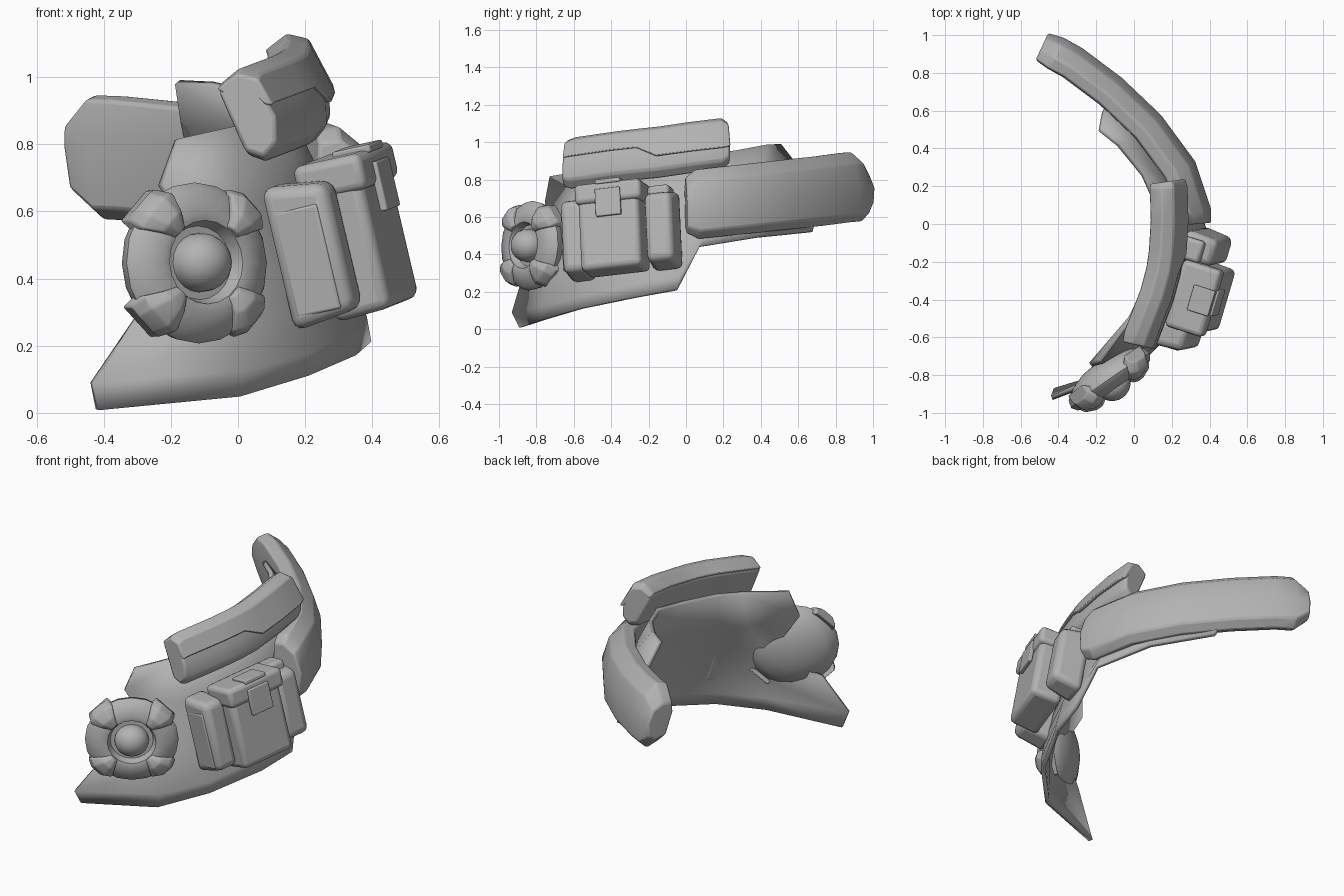
import bpy, bmesh, math
from mathutils import Vector, Matrix

if "Cube" in bpy.data.objects:
    bpy.data.objects.remove(bpy.data.objects["Cube"])

grey = bpy.data.materials.new("grey")
grey.diffuse_color = (0.45, 0.45, 0.45, 1)
grey.use_nodes = True
grey.node_tree.nodes["Principled BSDF"].inputs["Base Color"].default_value = grey.diffuse_color


def finish(name, bm, bevel=0, segments=2, thick=0, angle=40):
    bmesh.ops.recalc_face_normals(bm, faces=bm.faces)
    me = bpy.data.meshes.new(name)
    bm.to_mesh(me)
    bm.free()
    me.materials.append(grey)
    ob = bpy.data.objects.new(name, me)
    bpy.context.collection.objects.link(ob)
    if thick:
        m = ob.modifiers.new("thickness", 'SOLIDIFY')
        m.thickness, m.offset = thick, 0
    if bevel:
        m = ob.modifiers.new("bevel", 'BEVEL')
        m.width, m.segments, m.limit_method = bevel, segments, 'ANGLE'
    bpy.context.view_layer.objects.active = ob
    ob.select_set(True)
    bpy.ops.object.shade_smooth_by_angle(angle=math.radians(angle))
    ob.select_set(False)
    return ob


def skin(rows, closed=True, caps=True):
    """Join rows of points into one surface."""
    bm = bmesh.new()
    vs = [[bm.verts.new(p) for p in r] for r in rows]
    n = len(rows[0])
    for a, b in zip(vs, vs[1:]):
        for i in range(n if closed else n - 1):
            j = (i + 1) % n
            bm.faces.new((a[i], a[j], b[j], b[i]))
    if caps:
        bm.faces.new(vs[0])
        bm.faces.new(vs[-1])
    return bm


def sweep(path, section):
    """Sweep section(i) -> [(out, up)] along (x, y, z, height scale) stations."""
    rows = []
    for i, (x, y, z, s) in enumerate(path):
        a, b = path[max(i - 1, 0)], path[min(i + 1, len(path) - 1)]
        t = Vector((b[0] - a[0], b[1] - a[1], 0)).normalized()
        out = Vector((t.y, -t.x, 0))
        rows.append([Vector((x, y, z)) + out * o * (2 + s) / 3 + Vector((0, 0, u * s))
                     for o, u in section(i)])
    return skin(rows)


# Curved side plate: bottom, middle and top point for each column
columns = [
    ((0, -.76, .05), (.02, -.68, .40), (-.02, -.50, .85)),
    ((.20, -.56, .11), (.165, -.51, .43), (.05, -.36, .87)),
    ((.34, -.27, .17), (.265, -.22, .49), (.11, -.12, .90)),
    ((.385, -.05, .21), (.30, .02, .53), (.13, .08, .93)),
    ((.33, .07, .44), (.25, .15, .64), (.05, .26, .95)),
    ((.20, .38, .49), (.12, .40, .70), (-.08, .42, .98)),
    ((-.03, .67, .52), (-.13, .66, .74), (-.18, .50, .985)),
]
rows = [[Vector(p) for p in ((-.42, -.88, .01), (-.435, -.92, .09), (-.30, -.86, .29),
                             (-.06, -.70, .42), (-.23, -.745, .68), (-.18, -.72, .815))]]
for b, m, t in columns:
    b, m, t = Vector(b), Vector(m), Vector(t)
    row = []
    for f in (0, .12, .32, .5, .75, 1):
        row.append(b * (1 - f) * (1 - 2 * f) + m * 4 * f * (1 - f) + t * f * (2 * f - 1))
    rows.append(row)
finish("side_plate", skin(rows, False, False), thick=.025)

# Thick rear band, leaning inward at the top, with a pointed end
band_path = [(.33, .0, .66, .8), (.325, .06, .665, 1), (.25, .29, .69, 1), (.08, .52, .715, 1),
             (-.12, .71, .735, 1), (-.32, .86, .755, 1), (-.41, .91, .758, 1), (-.485, .945, .755, .55)]
band_section = [(-.05, -.15), (.03, -.185), (.078, -.14), (.085, 0), (.045, .13),
                (-.03, .19), (-.095, .175), (-.10, .07)]
finish("rear_band", sweep(band_path, lambda i: band_section), .01)

# Long curved roll on the upper edge, with its stepped cover
roll_path = [(.03, -.645, .885, .88), (.04, -.60, .888, 1), (.125, -.38, .92, 1), (.16, -.25, .935, 1),
             (.175, -.15, .945, 1), (.185, .02, .97, 1), (.18, .19, .99, 1), (.175, .225, .995, .8)]
roll_section = [(-.095, .08), (-.035, .125), (.02, .11), (.085, 0), (.09, -.09),
                (.05, -.14), (-.01, -.12)]
finish("upper_roll", sweep(roll_path, lambda i: roll_section), .012)


def cover_section(i):
    drop = .035 if i < 4 else -.02
    return [(-.10, .09), (-.035, .14), (.03, .125), (.097 - drop * .5, drop),
            (.07 - drop * .5, drop), (.0, .08), (-.06, .06)]


finish("roll_cover", sweep(roll_path, cover_section), .008)

# Pouches share one tilted frame: along, out, up
along = Vector((.28, .95, .11)).normalized()
up = Vector((-.22, -.02, .97))
up = (up - along * up.dot(along)).normalized()
out = along.cross(up)


def box(name, centre, half, shift=(0, 0, 0), bevel=.02, taper=1.0):
    """Box with half sizes and shift given as (along, out, up)."""
    bm = bmesh.new()
    bmesh.ops.create_cube(bm, size=2)
    for v in bm.verts:
        k = taper if v.co.y > 0 else 1
        l = [v.co[i] * half[i] * (k if i != 1 else 1) + shift[i] for i in range(3)]
        v.co = Vector(centre) + along * l[0] + out * l[1] + up * l[2]
    return finish(name, bm, bevel, 3)


main = (.355, -.385, .525)
box("main_pouch", main, (.175, .09, .23), (0, .01, 0), bevel=.03, taper=.96)
box("main_pouch_flap", main, (.185, .108, .055), (.005, .01, .195), .025)
box("flap_tab", main, (.07, .012, .075), (.01, .118, .135), .006)
box("flap_tab_top", main, (.07, .06, .012), (.01, .06, .252), .006)
box("front_pocket", (.22, -.575, .48), (.075, .10, .22), (0, .005, 0), .035, .88)
box("front_pocket_panel", (.22, -.575, .48), (.012, .07, .16), (-.062, 0, -.02), .008)
box("rear_pocket", (.385, -.125, .535), (.085, .09, .215), bevel=.035, taper=.85)
box("rear_pocket_lid", (.385, -.125, .535), (.06, .06, .04), (-.01, -.03, .20), .02)

# Round device on the front: lathe around an axis facing outward
axis = Vector((.57, -.82, .05)).normalized()
side = Vector((0, 0, 1)).cross(axis).normalized()
top = axis.cross(side)
hub = Vector((-.14, -.805, .445))
frame = Matrix((side * 1.06, top, axis)).transposed()


def lathe(name, profile, steps):
    ring = [[hub + frame @ Vector((r * math.cos(a), r * math.sin(a), h)) for r, h in profile]
            for a in (2 * math.pi * k / steps for k in range(steps + 1))]
    bm = skin(ring, False, False)
    bmesh.ops.remove_doubles(bm, verts=bm.verts, dist=1e-4)
    return finish(name, bm)


lathe("round_case", [(0, -.09), (.10, -.08), (.18, -.05), (.23, -.01), (.24, .03), (.22, .06),
                     (.15, .085), (.125, .08), (.11, .04), (0, .04)], 20)
lathe("centre_dome", [(0.088, .02)] + [(.088 * math.cos(a), .055 + .085 * math.sin(a)) for a in
                                       (math.pi / 2 * k / 6 for k in range(7))], 20)

# Four clamps gripping the rim, widest at the edge
for k in range(4):
    turn = Matrix.Rotation(math.radians(45 + 90 * k), 3, 'Z')
    rings = []
    for r, lo, hi, w in ((.13, .06, .10, .022), (.18, .04, .11, .045),
                         (.235, .0, .085, .075), (.262, -.03, .035, .065)):
        # ends of each clamp curve back along the rim
        back = .25 * w
        rings.append([hub + frame @ (turn @ Vector((r - (back if abs(y) == w else 0), y, h))) for y, h in
                      ((-w, lo), (-w, hi - .015), (-w * .5, hi), (w * .5, hi), (w, hi - .015), (w, lo))])
    finish("rim_clamp_%d" % (k + 1), skin(rings), .006)
